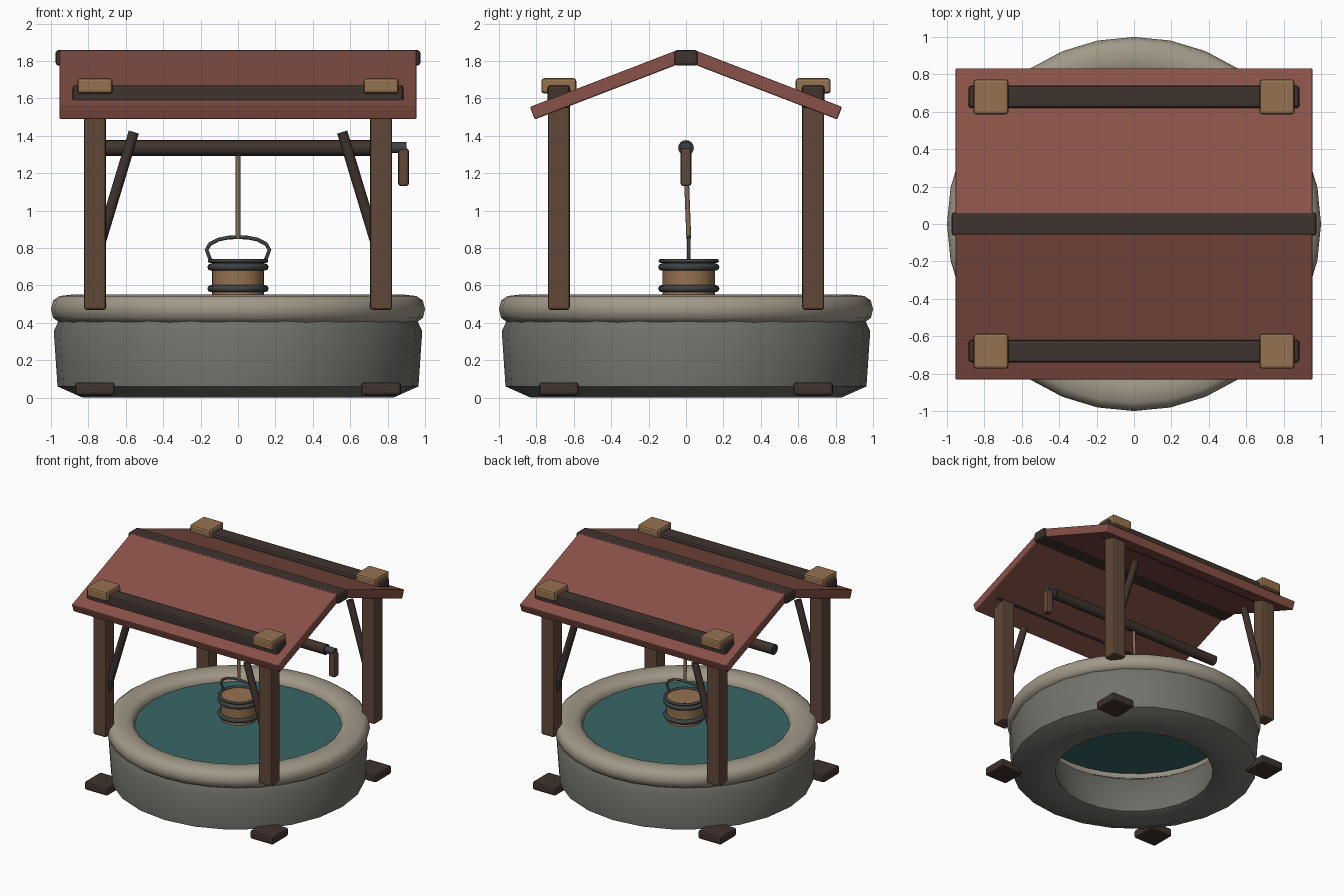
import bpy, math
from mathutils import Vector

if "Cube" in bpy.data.objects:
    bpy.data.objects.remove(bpy.data.objects["Cube"])


def mat(name, r, g, b):
    m = bpy.data.materials.new(name)
    m.diffuse_color = (r, g, b, 1)
    m.use_nodes = True
    m.node_tree.nodes["Principled BSDF"].inputs["Base Color"].default_value = m.diffuse_color
    return m


STONE = mat("stone", 0.17, 0.17, 0.15)
RIM = mat("rim_stone", 0.36, 0.32, 0.25)
RED = mat("red_roof", 0.25, 0.085, 0.065)
WOOD = mat("wood", 0.12, 0.065, 0.04)
DARK = mat("dark_wood", 0.05, 0.033, 0.026)
TAN = mat("light_wood", 0.30, 0.17, 0.08)
ROPE = mat("rope_fibre", 0.24, 0.15, 0.08)
WATER = mat("water", 0.04, 0.13, 0.13)
METAL = mat("metal", 0.05, 0.055, 0.055)


def finish(o, name, m, angle=None):
    o.name = name
    o.data.materials.append(m)
    if angle:
        bpy.ops.object.select_all(action='DESELECT')
        o.select_set(True)
        bpy.context.view_layer.objects.active = o
        bpy.ops.object.shade_smooth_by_angle(angle=math.radians(angle))
    return o


def box(name, loc, size, m, bevel=0.012, rot_x=0):
    bpy.ops.mesh.primitive_cube_add(size=1, location=loc)
    o = bpy.context.object
    o.scale = size
    bpy.ops.object.transform_apply(location=False, rotation=False, scale=True)
    o.rotation_euler.x = rot_x
    b = o.modifiers.new("bevel", 'BEVEL')
    b.width, b.segments = bevel, 2
    return finish(o, name, m)


def rod(name, a, b, r, m, sides=16):
    a, b = Vector(a), Vector(b)
    bpy.ops.mesh.primitive_cylinder_add(vertices=sides, radius=r, depth=(b - a).length,
                                        location=(a + b) / 2)
    o = bpy.context.object
    o.rotation_euler = (b - a).to_track_quat('Z', 'Y').to_euler()
    return finish(o, name, m, 40)


def lathe(name, profile, sides, m, angle):
    """Closed (r, z) profile spun about the z axis."""
    n = len(profile)
    verts = [(r * math.cos(t), r * math.sin(t), z)
             for t in (2 * math.pi * i / sides for i in range(sides)) for r, z in profile]
    faces = [(i * n + j, (i + 1) % sides * n + j,
              (i + 1) % sides * n + (j + 1) % n, i * n + (j + 1) % n)
             for i in range(sides) for j in range(n)]
    me = bpy.data.meshes.new(name)
    me.from_pydata(verts, [], [f[::-1] for f in faces])
    o = bpy.data.objects.new(name, me)
    bpy.context.collection.objects.link(o)
    # make normals point outward
    bpy.context.view_layer.objects.active = o
    bpy.ops.object.select_all(action='DESELECT')
    o.select_set(True)
    bpy.ops.object.mode_set(mode='EDIT')
    bpy.ops.mesh.select_all(action='SELECT')
    bpy.ops.mesh.normals_make_consistent(inside=False)
    bpy.ops.object.mode_set(mode='OBJECT')
    return finish(o, name, m, angle)


def hoop(name, z, r, tube, m, squash=1.0):
    bpy.ops.mesh.primitive_torus_add(major_radius=r, minor_radius=tube, major_segments=32,
                                     minor_segments=8, location=(0, BY, z))
    o = bpy.context.object
    o.scale.z = squash
    return finish(o, name, m, 60)


# Stone ring, rounded rim and water
lathe("stone_ring", [(0.62, 0.02), (0.68, 0.0), (0.83, 0.0), (0.965, 0.06), (0.985, 0.355),
                     (0.955, 0.42), (0.80, 0.42), (0.74, 0.38)], 24, STONE, 60)
lathe("rim", [(0.89 + 0.11 * math.copysign(abs(math.cos(t)) ** 0.75, math.cos(t)),
               0.473 + 0.078 * math.copysign(abs(math.sin(t)) ** 0.75, math.sin(t)))
              for t in (math.pi * k / 6 for k in range(12))], 32, RIM, 80)
rod("water", (0, 0, 0.455), (0, 0, 0.485), 0.79, WATER, 32)

# Feet, posts, braces and caps at each corner
PX, PY = 0.765, 0.68
for sx, lr in ((-1, "left"), (1, "right")):
    for sy, fb in ((-1, "front"), (1, "back")):
        tag = fb + "_" + lr
        x, y = sx * PX, sy * PY
        box(tag + "_foot", (x, y, 0.047), (0.212, 0.212, 0.07), DARK, 0.015)
        box(tag + "_post", (x, y, 1.05), (0.117, 0.117, 1.16), WOOD)
        rod(tag + "_brace", (sx * 0.75, y, 0.78), (sx * 0.557, y, 1.42), 0.028, DARK, 12)
        box(tag + "_cap", (x, y, 1.667), (0.187, 0.187, 0.082), TAN, 0.015)

# Roof panels, eave beams and ridge
A = math.atan(0.385)
for sy, fb in ((-1, "front"), (1, "back")):
    box(fb + "_eave_beam", (0, sy * PY, 1.61), (1.77, 0.12, 0.12), DARK, 0.015)
    # top face runs from (0.04, 1.86) down to (0.835, 1.555)
    cy = 0.4375 - 0.036 * math.sin(A)
    cz = 1.7075 - 0.036 * math.cos(A)
    box(fb + "_roof_panel", (0, sy * cy, cz), (1.91, 0.851, 0.072), RED, 0.008, -sy * A)
box("ridge", (0, 0, 1.817), (1.95, 0.125, 0.083), DARK, 0.015)

# Windlass and crank
rod("windlass", (-0.82, 0, 1.335), (0.82, 0, 1.335), 0.042, DARK)
rod("crank_shaft", (0.78, 0, 1.337), (0.90, 0, 1.337), 0.029, METAL)
box("crank_handle", (0.885, 0, 1.232), (0.057, 0.057, 0.2), WOOD, 0.012)

# Rope and bucket
BY = 0.015
rod("rope", (0, -0.003, 1.32), (0, BY, 0.85), 0.013, ROPE, 10)
rod("bucket", (0, BY, 0.54), (0, BY, 0.728), 0.14, TAN, 24)
hoop("bucket_lower_band", 0.583, 0.145, 0.019, METAL)
hoop("bucket_upper_band", 0.698, 0.145, 0.019, METAL)
hoop("bucket_rim", 0.731, 0.149, 0.013, METAL, 0.8)

# Bail handle swept along a short curve
cu = bpy.data.curves.new("bail", 'CURVE')
cu.dimensions = '3D'
cu.bevel_depth, cu.bevel_resolution = 0.01, 2
half = [(0.145, 0.73), (0.168, 0.79), (0.15, 0.822), (0.105, 0.845), (0.05, 0.856)]
pts = [(-x, z) for x, z in half] + [(0, 0.858)] + half[::-1]
sp = cu.splines.new('POLY')
sp.points.add(len(pts) - 1)
for p, (x, z) in zip(sp.points, pts):
    p.co = (x, BY, z, 1)
bail = bpy.data.objects.new("bucket_handle", cu)
bpy.context.collection.objects.link(bail)
cu.materials.append(METAL)
